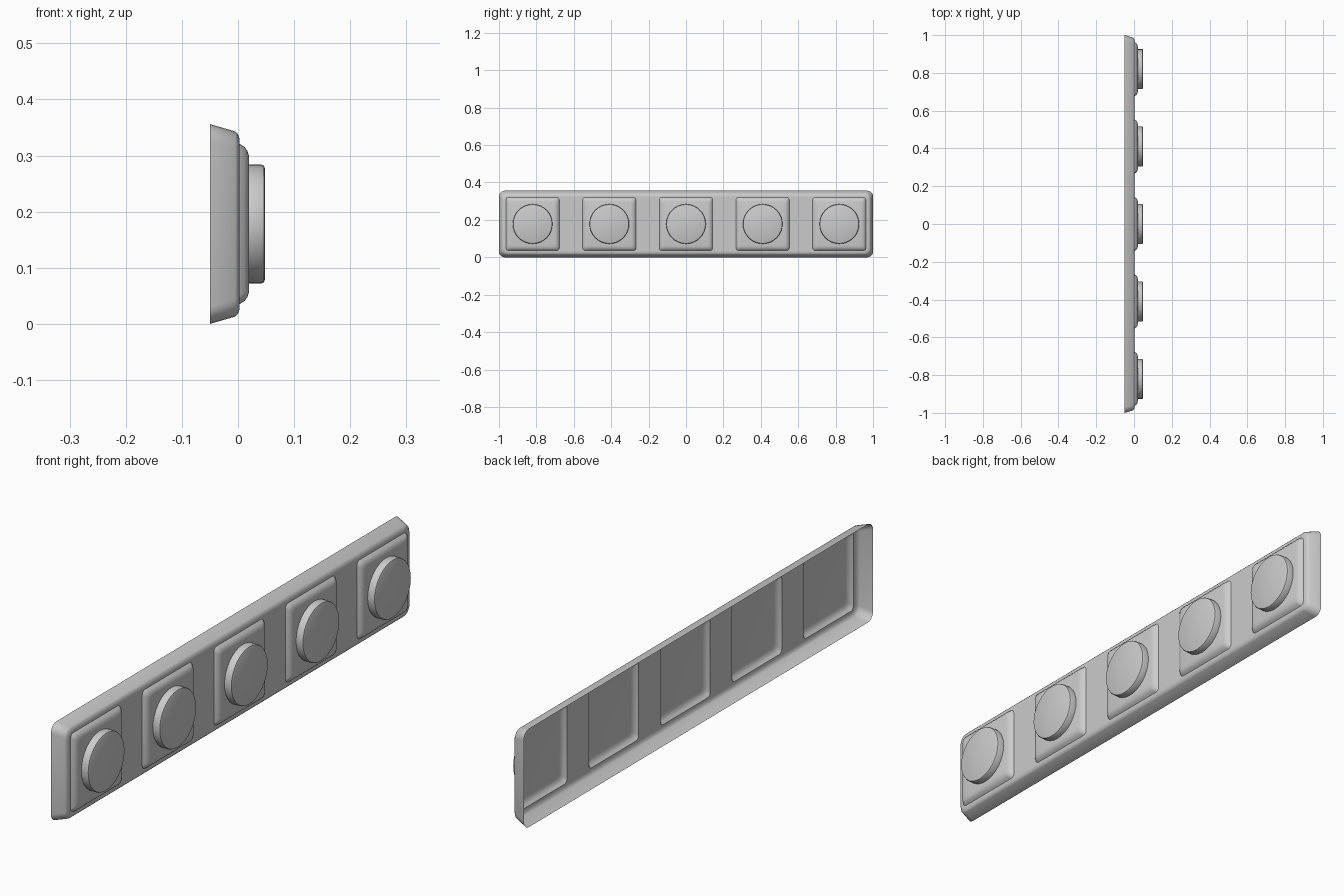
import bpy, bmesh, math
from mathutils import Vector

cube = bpy.data.objects.get("Cube")
if cube:
    bpy.data.objects.remove(cube, do_unlink=True)

grey = bpy.data.materials.new("plain grey")
grey.use_nodes = True
tone = (0.6, 0.6, 0.6, 1)
grey.diffuse_color = tone
grey.node_tree.nodes["Principled BSDF"].inputs["Base Color"].default_value = tone

MID = 0.178
CENTRES = [-0.82, -0.41, 0, 0.41, 0.82]


def rounded_ring(bm, x, y, half_y, half_z, radius, steps=5):
    """Rounded rectangle facing +x; a radius equal to both halves gives a circle."""
    ring = []
    for corner, (sy, sz) in enumerate([(1, 1), (-1, 1), (-1, -1), (1, -1)]):
        for i in range(steps + 1):
            a = math.pi / 2 * (corner + i / steps)
            ring.append(bm.verts.new((x, y + sy * (half_y - radius) + radius * math.cos(a),
                                      MID + sz * (half_z - radius) + radius * math.sin(a))))
    return ring


def loft(bm, rings, cap=True):
    for a, b in zip(rings, rings[1:]):
        for i in range(len(a)):
            j = (i + 1) % len(a)
            bm.faces.new((a[i], a[j], b[j], b[i]))
    if cap:
        bm.faces.new(rings[-1])


def ring_edges(bm, ring):
    return [bm.edges.get((v, ring[i - 1])) for i, v in enumerate(ring)]


def finish(bm, name):
    bmesh.ops.remove_doubles(bm, verts=bm.verts, dist=0.00005)
    mesh = bpy.data.meshes.new(name)
    bm.to_mesh(mesh)
    bm.free()
    mesh.materials.append(grey)
    obj = bpy.data.objects.new(name, mesh)
    bpy.context.collection.objects.link(obj)
    bpy.ops.object.select_all(action="DESELECT")
    obj.select_set(True)
    bpy.context.view_layer.objects.active = obj
    bpy.ops.object.shade_smooth_by_angle(angle=math.radians(35))


# Open-backed housing with five raised square pads
bm = bmesh.new()
shell = [rounded_ring(bm, x, 0, 1 - inset, MID - inset, 0.03)
         for x, inset in [(-0.05, 0), (-0.005, 0.013), (0, 0.018), (0.003, 0.027)]]
loft(bm, shell, cap=False)
border = ring_edges(bm, shell[-1])
for y in CENTRES:
    pad = [rounded_ring(bm, x, y, half, half, 0.016)
           for x, half in [(0.003, 0.143), (0.012, 0.137), (0.017, 0.13), (0.02, 0.12)]]
    loft(bm, pad)
    border += ring_edges(bm, pad[0])
bmesh.ops.triangle_fill(bm, edges=border, use_beauty=True, normal=Vector((1, 0, 0)))
finish(bm, "housing")

# Round push buttons
for n, y in enumerate(CENTRES, 1):
    bm = bmesh.new()
    loft(bm, [rounded_ring(bm, x, y, r, r, r, steps=8)
              for x, r in [(0.02, 0.106), (0.042, 0.106), (0.046, 0.104), (0.048, 0.099)]])
    finish(bm, f"button_{n}")
